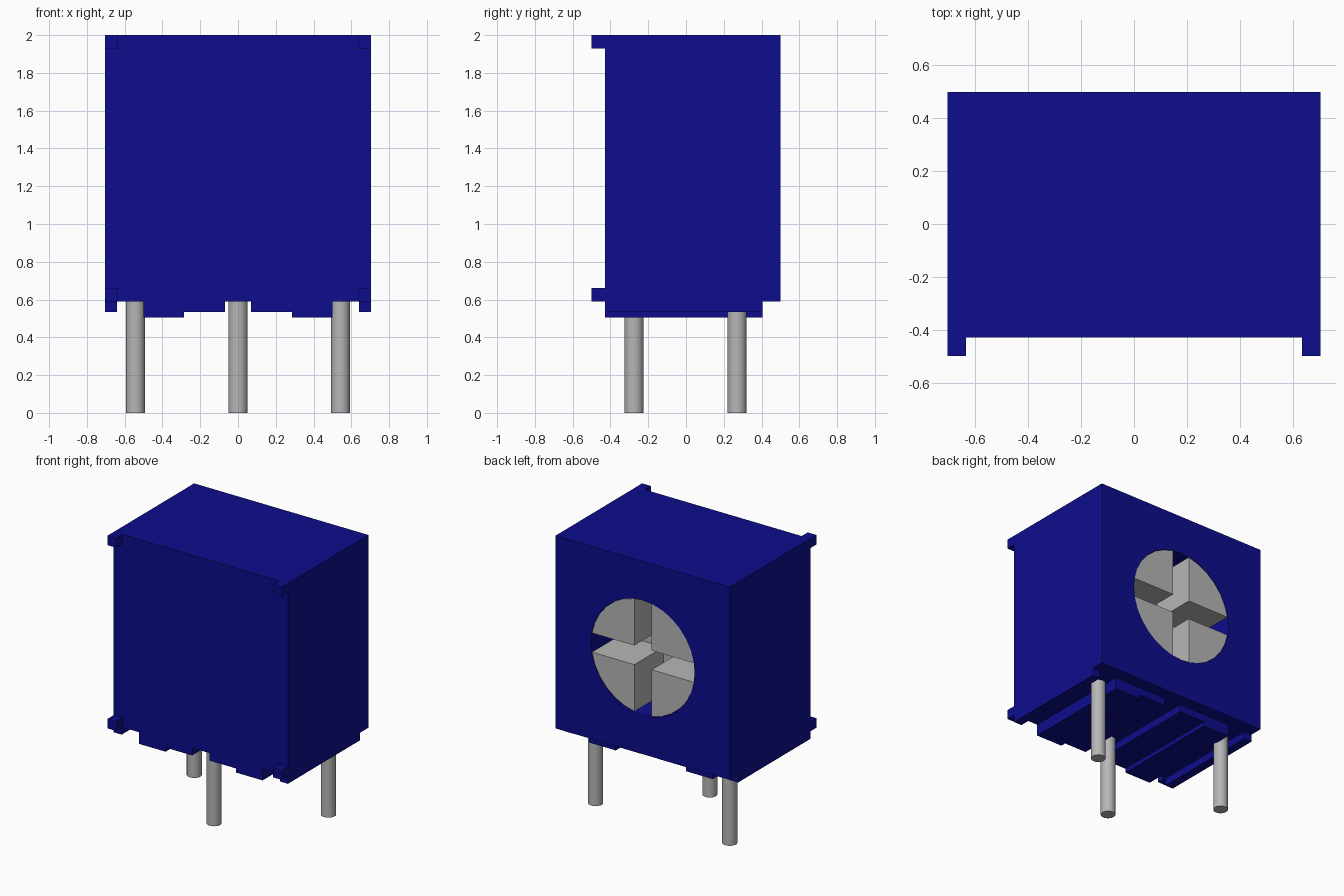
import bpy, bmesh, math

cube = bpy.data.objects.get("Cube")
if cube:
    bpy.data.objects.remove(cube, do_unlink=True)


def material(name, rgb):
    m = bpy.data.materials.new(name)
    m.use_nodes = True
    m.diffuse_color = (*rgb, 1)
    m.node_tree.nodes["Principled BSDF"].inputs["Base Color"].default_value = (*rgb, 1)
    return m


BLUE = material("deep blue plastic", (0.004, 0.004, 0.27))
GREY = material("light grey metal", (0.47, 0.47, 0.47))


def finish(name, bm, mat):
    bmesh.ops.recalc_face_normals(bm, faces=bm.faces)
    me = bpy.data.meshes.new(name)
    bm.to_mesh(me)
    bm.free()
    me.materials.append(mat)
    ob = bpy.data.objects.new(name, me)
    bpy.context.collection.objects.link(ob)
    return ob


def box(name, x, y, z, mat=BLUE):
    bm = bmesh.new()
    bmesh.ops.create_cube(bm, size=1)
    for v in bm.verts:
        v.co = [a + (c + 0.5) * (b - a) for c, (a, b) in zip(v.co, (x, y, z))]
    return finish(name, bm, mat)


def prism_y(name, profile, y0, y1, mat):
    """Extrude an (x, z) profile from y0 to y1."""
    bm = bmesh.new()
    face = bm.faces.new([bm.verts.new((x, y0, z)) for x, z in profile])
    ext = bmesh.ops.extrude_face_region(bm, geom=[face])
    moved = [g for g in ext["geom"] if isinstance(g, bmesh.types.BMVert)]
    bmesh.ops.translate(bm, verts=moved, vec=(0, y1 - y0, 0))
    return finish(name, bm, mat)


def circle(r, n=32):
    return [(r * math.cos(2 * math.pi * i / n), DIAL_Z + r * math.sin(2 * math.pi * i / n))
            for i in range(n)]


W, FRONT, BACK, BASE, TOP = 0.705, -0.43, 0.5, 0.59, 2.0
DIAL_Z, DIAL_R, SLOT, FLOOR = 1.295, 0.418, 0.07, 0.16

# Housing with a round pocket in the back
body = box("body", (-W, W), (FRONT, BACK), (BASE, TOP))
cutter = prism_y("pocket_cutter", circle(DIAL_R + 0.002), FLOOR - 0.06, BACK + 0.2, BLUE)
cutter.hide_render = True
mod = body.modifiers.new("pocket", "BOOLEAN")
mod.operation, mod.solver, mod.object = "DIFFERENCE", "EXACT", cutter
bpy.context.view_layer.objects.active = body
bpy.ops.object.modifier_apply(modifier=mod.name)
bpy.data.objects.remove(cutter, do_unlink=True)

# Rotor: floor disc plus four quarter blocks that leave a cross slot
prism_y("dial_floor", circle(DIAL_R), FLOOR - 0.06, FLOOR, GREY)
start = math.asin(SLOT / DIAL_R)
arc = [start + (math.pi / 2 - 2 * start) * i / 6 for i in range(7)]
quarter = [(SLOT, SLOT)] + [(DIAL_R * math.cos(a), DIAL_R * math.sin(a)) for a in arc]
for sx, side in ((1, "left"), (-1, "right")):
    for sz, level in ((1, "upper"), (-1, "lower")):
        prism_y(f"dial_{level}_{side}", [(sx * x, DIAL_Z + sz * z) for x, z in quarter],
                FLOOR, BACK - 0.003, GREY)

# Mirrored stand-off nubs on the front and ribs on the underside
for s, side in ((1, "left"), (-1, "right")):
    for z, level in ((BASE, "lower"), (TOP - 0.07, "upper")):
        box(f"front_nub_{level}_{side}", sorted((s * 0.635, s * W)), (-0.5, FRONT), (z, z + 0.07))
    for name, a, b, z in (("outer_rail", 0.64, W, 0.535),
                          ("deep_rib", 0.285, 0.5, 0.505),
                          ("shallow_rib", 0.07, 0.285, 0.535)):
        box(f"{name}_{side}", sorted((s * a, s * b)), (FRONT, 0.405), (z, BASE))

# Round lead pins
for name, x, y in (("pin_left", 0.543, 0.27), ("pin_middle", 0, -0.275), ("pin_right", -0.543, 0.27)):
    bpy.ops.mesh.primitive_cylinder_add(vertices=32, radius=0.05, depth=0.6, location=(x, y, 0.3))
    pin = bpy.context.object
    pin.name = name
    pin.data.materials.append(GREY)
    bpy.ops.object.shade_smooth_by_angle(angle=math.radians(30))
